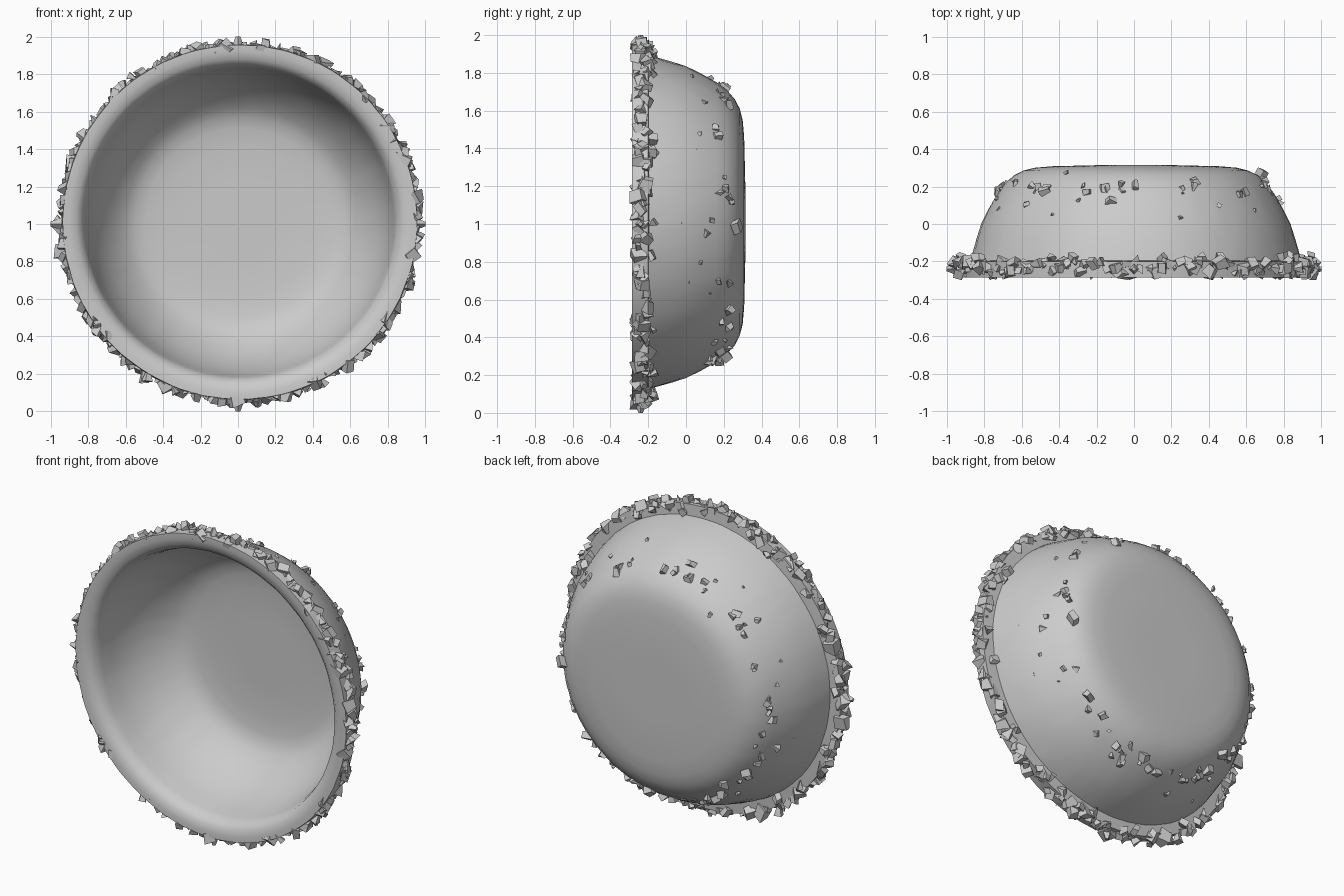
import bpy, bmesh, math, random
from mathutils import Vector, Matrix

random.seed(7)
if "Cube" in bpy.data.objects:
    bpy.data.objects.remove(bpy.data.objects["Cube"])

CENTRE = Vector((0.01, 0, 1.01))

clay = bpy.data.materials.new("pale_grey")
clay.use_nodes = True
colour = (0.6, 0.6, 0.6, 1)
clay.diffuse_color = colour
clay.node_tree.nodes["Principled BSDF"].inputs["Base Color"].default_value = colour


def ring_point(r, y, angle):
    return CENTRE + Vector((r * math.cos(angle), y, r * math.sin(angle)))


def finish(bm, name):
    bmesh.ops.recalc_face_normals(bm, faces=bm.faces)
    mesh = bpy.data.meshes.new(name)
    bm.to_mesh(mesh)
    bm.free()
    mesh.materials.append(clay)
    obj = bpy.data.objects.new(name, mesh)
    bpy.context.collection.objects.link(obj)
    return obj


def smooth(obj, degrees):
    bpy.ops.object.select_all(action="DESELECT")
    obj.select_set(True)
    bpy.context.view_layer.objects.active = obj
    bpy.ops.object.shade_smooth_by_angle(angle=math.radians(degrees))


def revolve(name, profile, steps=128, wobble=0.0):
    """Spin (radius, y) points around the bowl's axis, which runs along y."""
    bm = bmesh.new()
    rows = []
    for r, y in profile:
        if r == 0:
            rows.append([bm.verts.new(ring_point(0, y, 0))])
        else:
            rows.append([bm.verts.new(ring_point(r + random.uniform(-wobble, wobble), y,
                                                 math.tau * i / steps)) for i in range(steps)])
    for a, b in zip(rows, rows[1:]):
        for i in range(steps):
            j = (i + 1) % steps
            if len(a) == 1:
                bm.faces.new((a[0], b[i], b[j]))
            elif len(b) == 1:
                bm.faces.new((a[i], a[j], b[0]))
            else:
                bm.faces.new((a[i], a[j], b[j], b[i]))
    return finish(bm, name)


# Bowl shell: inside floor, inner wall, lip, outer wall, back
inside = [(0, 0.275), (0.2, 0.28), (0.4, 0.275), (0.5, 0.265), (0.56, 0.25), (0.61, 0.22),
          (0.67, 0.16), (0.73, 0.08), (0.78, -0.02), (0.81, -0.12), (0.825, -0.2),
          (0.84, -0.25), (0.87, -0.275)]
lip = [(0.91, -0.285), (0.945, -0.285), (0.95, -0.2), (0.88, -0.195)]
outside = [(0.87, -0.15), (0.85, -0.08), (0.825, 0), (0.785, 0.08), (0.74, 0.16), (0.70, 0.215),
           (0.65, 0.26), (0.60, 0.285), (0.54, 0.3), (0.45, 0.308), (0.2, 0.314), (0, 0.31)]
bowl = revolve("bowl", inside + lip + outside, wobble=0.0015)
smooth(bowl, 40)


def add_chip(bm, position, size):
    """A small bent block or spike, turned at random."""
    spin = Matrix.Rotation(random.uniform(0, math.tau), 4, Vector((random.gauss(0, 1), random.gauss(0, 1), random.gauss(0, 1))))
    stretch = Matrix.Diagonal([random.uniform(0.7, 1.3) for _ in range(3)] + [1])
    place = Matrix.Translation(position) @ spin @ stretch
    if random.random() < 0.25:
        bmesh.ops.create_cone(bm, cap_ends=True, segments=4, radius1=size * 0.6,
                              radius2=0, depth=size * 1.3, matrix=place)
    else:
        made = bmesh.ops.create_cube(bm, size=size, matrix=place)
        for v in made["verts"]:
            v.co += Vector([random.uniform(-0.2, 0.2) * size for _ in range(3)])


def limit_radius(bm, limit):
    for v in bm.verts:
        offset = Vector((v.co.x, 0, v.co.z - 1))
        if offset.length > limit:
            offset *= limit / offset.length
            v.co.x, v.co.z = offset.x, offset.z + 1


# Broken crust around the lip
bm = bmesh.new()
COUNT = 190
for i in range(COUNT):
    angle = math.tau * (i + random.uniform(-0.4, 0.4)) / COUNT
    y = random.choice((-0.255, -0.235, -0.21))
    add_chip(bm, ring_point(random.uniform(0.925, 0.96), y, angle), random.uniform(0.035, 0.06))
for i in range(20):
    add_chip(bm, ring_point(random.uniform(0.9, 0.94), -0.18, random.uniform(0, math.tau)), 0.04)
limit_radius(bm, 1.0)
for v in bm.verts:
    v.co.y = max(v.co.y, -0.3)
# Outermost spikes that set the overall width and height
for angle in (0, math.pi / 2, math.pi, math.pi * 1.5):
    out = Vector((math.cos(angle), 0, math.sin(angle)))
    turn = out.to_track_quat("Z", "Y").to_matrix().to_4x4()
    bmesh.ops.create_cone(bm, cap_ends=True, segments=4, radius1=0.035, radius2=0.012, depth=0.06,
                          matrix=Matrix.Translation(Vector((0, -0.24, 1)) + out * 0.97) @ turn)
finish(bm, "lip_crust")

# Loose chips in the shoulder band of the outer wall
bm = bmesh.new()
for i in range(75):
    t = random.gauss(0.19, 0.03)
    r = 0.72 - (t - 0.19) * 0.65
    add_chip(bm, ring_point(r, t, random.uniform(0, math.tau)), random.uniform(0.018, 0.045))
for i in range(18):
    t = random.uniform(-0.05, 0.14)
    add_chip(bm, ring_point(0.82 - max(t, 0) * 0.53, t, random.uniform(0, math.tau)), 0.02)
finish(bm, "shoulder_chips")
